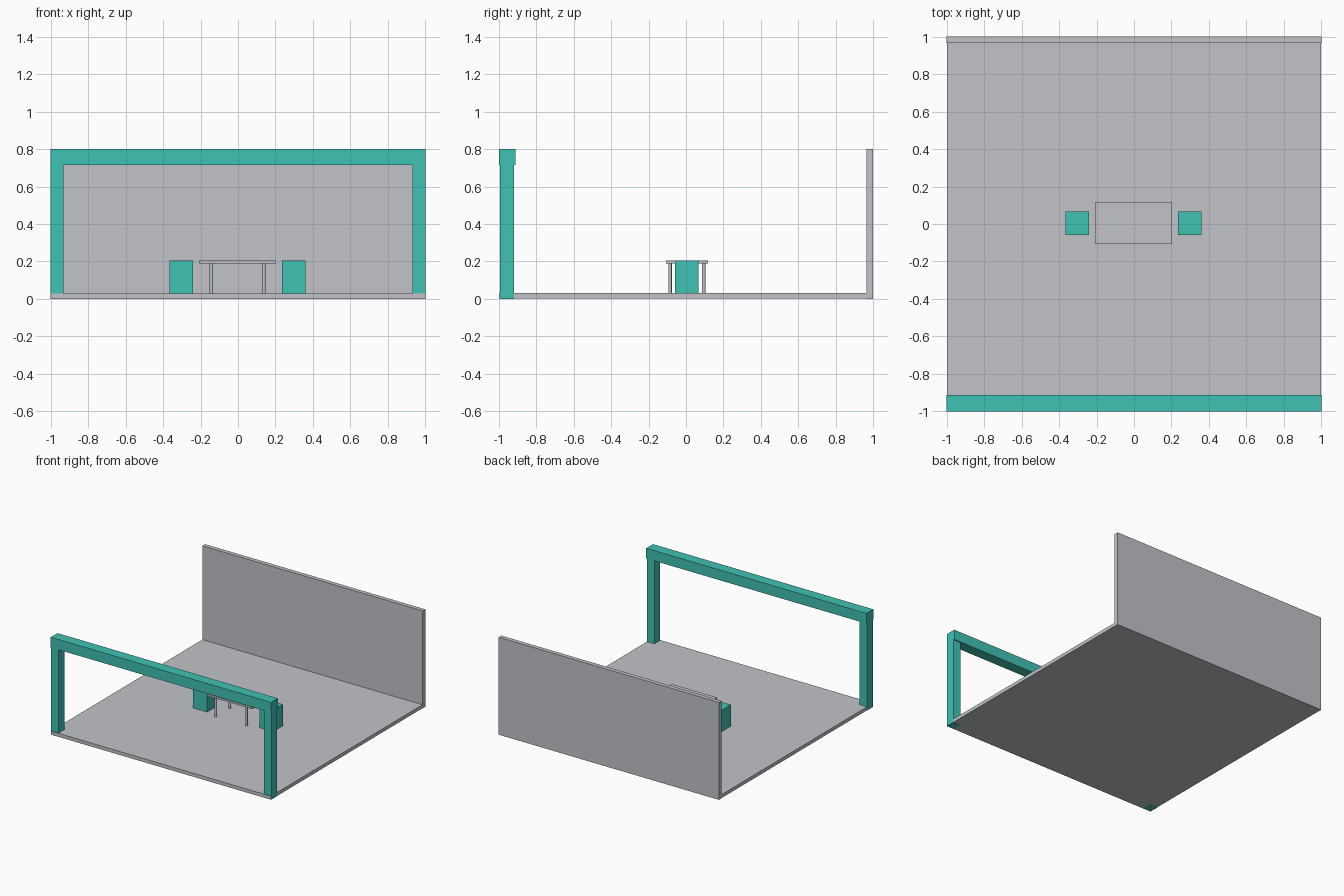
import bpy
import bmesh
from mathutils import Matrix

if "Cube" in bpy.data.objects:
    bpy.data.objects.remove(bpy.data.objects["Cube"])


def material(name, rgb):
    m = bpy.data.materials.new(name)
    m.diffuse_color = (*rgb, 1.0)
    m.use_nodes = True
    m.node_tree.nodes["Principled BSDF"].inputs["Base Color"].default_value = m.diffuse_color
    return m


GREY = material("light grey", (0.533, 0.552, 0.584))
TEAL = material("teal", (0.053, 0.539, 0.451))


def finish(name, bm, mat):
    mesh = bpy.data.meshes.new(name)
    bm.to_mesh(mesh)
    bm.free()
    mesh.materials.append(mat)
    ob = bpy.data.objects.new(name, mesh)
    bpy.context.collection.objects.link(ob)
    return ob


def box(name, lo, hi, mat):
    """Box between two opposite corners."""
    size = [b - a for a, b in zip(lo, hi)]
    mid = [(a + b) / 2 for a, b in zip(lo, hi)]
    bm = bmesh.new()
    bmesh.ops.create_cube(bm, size=1, matrix=Matrix.Translation(mid) @ Matrix.Diagonal((*size, 1)))
    return finish(name, bm, mat)


def rod(name, x, y, z0, z1, radius, mat):
    """Smooth upright cylinder."""
    bm = bmesh.new()
    bmesh.ops.create_cone(bm, cap_ends=True, segments=24, radius1=radius, radius2=radius,
                          depth=z1 - z0, matrix=Matrix.Translation((x, y, (z0 + z1) / 2)))
    for f in bm.faces:
        f.smooth = len(f.verts) == 4
    for e in bm.edges:
        e.smooth = all(len(f.verts) == 4 for f in e.link_faces)
    return finish(name, bm, mat)


FLOOR = 0.03

# Floor slab and back wall
box("floor", (-0.999, -1, 0.001), (0.999, 0.965, FLOOR), GREY)
box("back_wall", (-1, 0.965, 0), (1, 1, 0.8), GREY)

# Front portal: two posts through the slab and a slightly deeper beam
for side, x0, x1 in (("left", -1, -0.932), ("right", 0.932, 1)):
    box(f"{side}_post", (x0, -0.995, 0), (x1, -0.92, 0.716), TEAL)
box("beam", (-1, -1, 0.716), (1, -0.912, 0.8), TEAL)

# Table with four round legs
TX, TY = -0.002, 0.005
box("table_top", (TX - 0.206, TY - 0.112, 0.19), (TX + 0.206, TY + 0.112, 0.206), GREY)
for sx in (-1, 1):
    for sy in (-1, 1):
        rod("table_leg", TX + sx * 0.14, TY + sy * 0.09, FLOOR, 0.19, 0.009, GREY)

# Cube stools at both ends of the table
for side, x in (("left", -0.302), ("right", 0.298)):
    box(f"{side}_stool", (x - 0.063, -0.06, FLOOR), (x + 0.063, 0.066, 0.206), TEAL)
